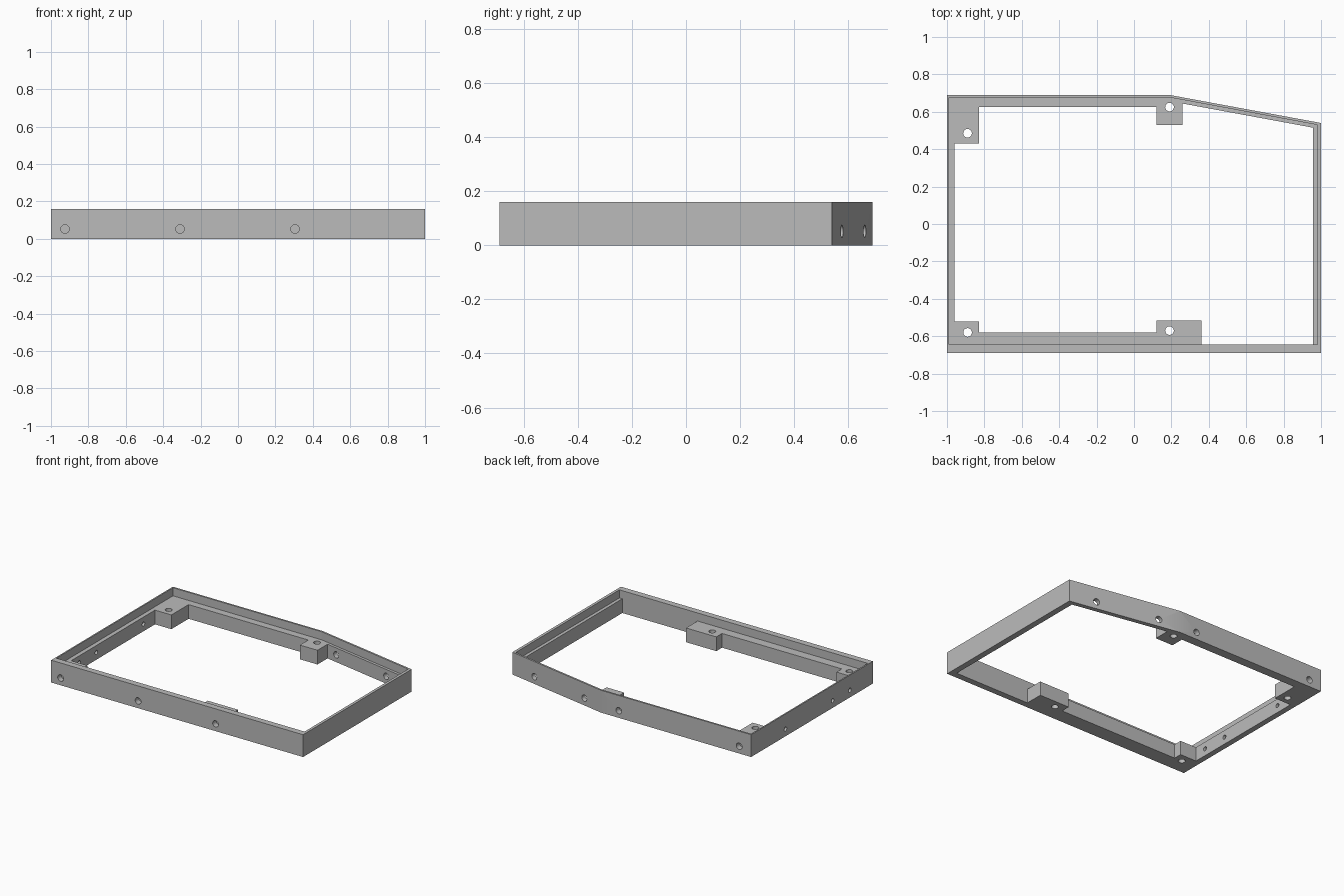
import bpy
import math
from mathutils import Vector

cube = bpy.data.objects.get("Cube")
if cube:
    bpy.data.objects.remove(cube, do_unlink=True)

HEIGHT, LEDGE = 0.16, 0.102
HOLE_Z, HOLE_R, PIN_R = 0.052, 0.023, 0.015

grey = bpy.data.materials.new("plain grey")
grey.use_nodes = True
colour = (0.5, 0.5, 0.5, 1)
grey.diffuse_color = colour
grey.node_tree.nodes["Principled BSDF"].inputs["Base Color"].default_value = colour


def prism(name, outline, z0, z1):
    """Extrude a counter-clockwise outline from z0 to z1."""
    n = len(outline)
    verts = [(x, y, z) for z in (z0, z1) for x, y in outline]
    faces = [tuple(reversed(range(n))), tuple(range(n, 2 * n))]
    faces += [(i, (i + 1) % n, n + (i + 1) % n, n + i) for i in range(n)]
    mesh = bpy.data.meshes.new(name)
    mesh.from_pydata(verts, [], faces)
    mesh.materials.append(grey)
    obj = bpy.data.objects.new(name, mesh)
    bpy.context.collection.objects.link(obj)
    return obj


def drill(centre, axis, radius, length):
    """A round cutter centred on a point."""
    bpy.ops.mesh.primitive_cylinder_add(
        vertices=32, radius=radius, depth=length, location=centre,
        rotation=Vector(axis).to_track_quat('Z', 'Y').to_euler())
    obj = bpy.context.object
    obj.name = "hole_cutter"
    obj.data.materials.append(grey)
    return obj


# Outer body with one slanted corner
frame = prism("case_frame", [(-1, -0.69), (1, -0.69), (1, 0.54),
                             (0.19, 0.69), (-1, 0.69)], 0, HEIGHT)

# Opening, shaped around the four screw tabs
opening = prism("opening_cutter", [
    (-0.83, -0.58), (0.12, -0.58), (0.12, -0.515), (0.36, -0.515),
    (0.36, -0.645), (0.957, -0.645), (0.957, 0.515), (0.26, 0.644),
    (0.26, 0.53), (0.12, 0.53), (0.12, 0.625), (-0.83, 0.625),
    (-0.83, 0.43), (-0.96, 0.43), (-0.96, -0.52), (-0.83, -0.52)], -0.1, 0.3)

# Shallow recess for the lid, leaving a ledge
recess = prism("recess_cutter", [
    (-0.99, -0.645), (0.98, -0.645), (0.98, 0.53), (0.19, 0.677),
    (-0.99, 0.677)], LEDGE, 0.25)

cutters = [opening, recess]

# Screw holes down through the tabs
for x, y in [(-0.89, 0.485), (0.19, 0.625), (-0.89, -0.58), (0.19, -0.57)]:
    cutters.append(drill((x, y, 0.05), (0, 0, 1), HOLE_R, 0.3))
# Blind holes in the front and back walls
for x in (-0.925, -0.31, 0.305):
    cutters.append(drill((x, -0.69, HOLE_Z), (0, 1, 0), HOLE_R, 0.08))
for x in (-0.905, 0.05):
    cutters.append(drill((x, 0.69, HOLE_Z), (0, 1, 0), HOLE_R, 0.08))
# Through holes square to the slanted wall
for x in (0.344, 0.8):
    y = 0.69 - (x - 0.19) * 0.15 / 0.81
    cutters.append(drill((x, y, HOLE_Z), (0.15, 0.81, 0), HOLE_R, 0.12))
# Small through holes in the side wall
for y in (-0.43, -0.234, 0.30):
    cutters.append(drill((-0.98, y, HOLE_Z), (1, 0, 0), PIN_R, 0.1))

for cutter in cutters:
    cutter.hide_render = True
    mod = frame.modifiers.new(cutter.name, 'BOOLEAN')
    mod.operation = 'DIFFERENCE'
    mod.solver = 'EXACT'
    mod.object = cutter

# Bake the cuts and discard the cutters
bpy.context.view_layer.update()
graph = bpy.context.evaluated_depsgraph_get()
result = bpy.data.meshes.new_from_object(frame.evaluated_get(graph))
frame.modifiers.clear()
frame.data = result
for cutter in cutters:
    bpy.data.objects.remove(cutter, do_unlink=True)

# Round hole walls, crisp edges
bpy.ops.object.select_all(action='DESELECT')
frame.select_set(True)
bpy.context.view_layer.objects.active = frame
bpy.ops.object.shade_smooth_by_angle(angle=math.radians(20))
# The gentle bend in the back wall stays faceted
for poly in frame.data.polygons:
    if poly.area > 0.02:
        poly.use_smooth = False
